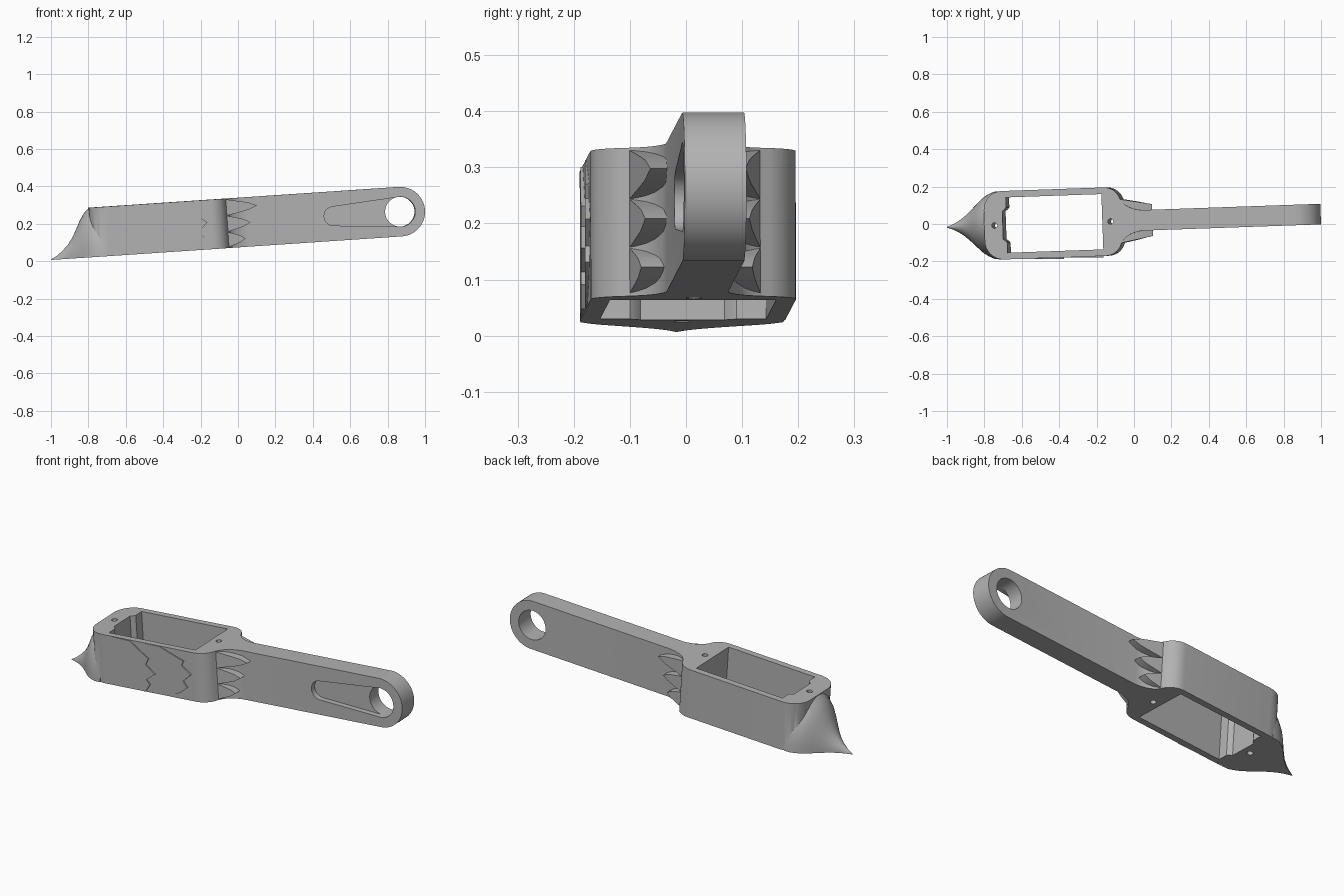
import bpy, bmesh
from math import cos, sin, pi, sqrt
from mathutils import Matrix

if "Cube" in bpy.data.objects:
    bpy.data.objects.remove(bpy.data.objects["Cube"])

grey = bpy.data.materials.new("plain_grey")
grey.use_nodes = True
grey.diffuse_color = (0.45, 0.45, 0.45, 1)
grey.node_tree.nodes["Principled BSDF"].inputs["Base Color"].default_value = (0.45, 0.45, 0.45, 1)

H = 0.265       # height of frame and handle
W = 0.183       # half width of frame
T = 0.055       # half thickness of handle
EYE = 0.877     # handle ring centre
R = H / 2
POSE = (Matrix.Translation((0, 0.018, 0.074)) @ Matrix.Rotation(0.035, 4, 'Z')
        @ Matrix.Rotation(-0.067, 4, 'Y'))


def finish(name, bm):
    bmesh.ops.recalc_face_normals(bm, faces=bm.faces)
    mesh = bpy.data.meshes.new(name)
    bm.to_mesh(mesh)
    bm.free()
    mesh.materials.append(grey)
    ob = bpy.data.objects.new(name, mesh)
    bpy.context.collection.objects.link(ob)
    return ob


def prism(name, pts, axis, lo, hi):
    """Extrude an outline along z or y; lo and hi may depend on x."""
    bm = bmesh.new()
    rings = []
    for lim in (lo, hi):
        ring = []
        for a, b in pts:
            d = lim(a) if callable(lim) else lim
            ring.append(bm.verts.new((a, b, d) if axis == 'z' else (a, d, b)))
        rings.append(ring)
        bm.faces.new(ring)
    n = len(pts)
    for i in range(n):
        j = (i + 1) % n
        bm.faces.new((rings[0][i], rings[0][j], rings[1][j], rings[1][i]))
    return finish(name, bm)


def arc(cx, cy, r, a0, a1, n):
    return [(cx + r * cos(a0 + (a1 - a0) * i / n), cy + r * sin(a0 + (a1 - a0) * i / n))
            for i in range(n + 1)]


def combine(target, other, op):
    bpy.context.view_layer.objects.active = target
    mod = target.modifiers.new("join", 'BOOLEAN')
    mod.operation, mod.solver, mod.object = op, 'EXACT', other
    bpy.ops.object.modifier_apply(modifier=mod.name)
    bpy.data.objects.remove(other)


# Frame with rounded corners and a waisted neck
half = arc(-0.685, W - 0.1, 0.1, pi, pi / 2, 10)
half += arc(-0.14, W - 0.09, 0.09, pi / 2, pi * 0.1, 8)
half += [(-0.045, 0.105), (-0.03, 0.088), (-0.005, 0.072), (0.03, 0.06), (0.06, T)]
outline = half + [(x, -y) for x, y in reversed(half)]
body = prism("body_frame", outline, 'z', 0, H)

# Handle with a round end
arm = [(-0.05, H), (-0.05, 0)] + arc(EYE, R, R, -pi / 2, pi / 2, 32)
combine(body, prism("handle", arm, 'y', -T, T), 'UNION')

# Beak lofted from arched sections: position, half width, height
bm = bmesh.new()
sections = [(-0.715, 0.182, 0.262), (-0.75, 0.18, 0.263), (-0.785, 0.163, 0.262),
            (-0.81, 0.146, 0.238), (-0.835, 0.122, 0.2), (-0.86, 0.097, 0.15),
            (-0.885, 0.073, 0.105), (-0.91, 0.051, 0.072), (-0.94, 0.03, 0.043),
            (-0.97, 0.014, 0.02), (-1.002, 0.002, 0.003)]
N = 20
rows = [[bm.verts.new((u, a * cos(pi * i / N), h * sin(pi * i / N))) for i in range(N + 1)]
        for u, a, h in sections]
for p, q in zip(rows, rows[1:]):
    for i in range(N + 1):
        j = (i + 1) % (N + 1)
        bm.faces.new((p[i], p[j], q[j], q[i]))
bm.faces.new(rows[0])
bm.faces.new(rows[-1])
combine(body, finish("beak", bm), 'UNION')

# Through opening with a recessed middle at the beak end
side = [(-0.152, 0.148), (-0.665, 0.148), (-0.665, 0.095), (-0.672, 0.085), (-0.686, 0.075)]
slot = side + [(x, -y) for x, y in reversed(side)]
combine(body, prism("opening_cutter", slot, 'z', -0.1, H + 0.1), 'DIFFERENCE')

# Screw holes
for u in (-0.73, -0.108):
    ring = arc(u, 0, 0.015, 0, 2 * pi, 20)[:-1]
    combine(body, prism("screw_cutter", ring, 'z', -0.1, H + 0.1), 'DIFFERENCE')

# Ring hole and the tapered pocket on the front of the handle
ring = arc(EYE, R, 0.08, 0, 2 * pi, 40)[:-1]
combine(body, prism("ring_cutter", ring, 'y', -0.2, 0.2), 'DIFFERENCE')
pocket = arc(0.52, R, 0.051, pi * 0.53, pi * 1.47, 16) + arc(EYE, R, 0.08, -pi * 0.47, pi * 0.47, 16)
combine(body, prism("pocket_cutter", pocket, 'y', -0.2, -T + 0.03), 'DIFFERENCE')
parts = [body]

# Neck feathers, three on each side
for s, tag in ((1, "back"), (-1, "front")):
    for k, (w0, w1, tip) in enumerate([(0.003, 0.088, 0.04), (0.085, 0.175, 0.072), (0.172, 0.262, 0.114)]):
        mid, hw = (w0 + w1) / 2, (w1 - w0) / 2
        edge = [(-0.06 + (tip + 0.06) * t, hw * sqrt(1 - t) * (1 - 0.25 * t)) for t in (0, 0.25, 0.5, 0.75)]
        leaf = [(u, mid - d) for u, d in edge] + [(tip, mid)] + [(u, mid + d) for u, d in reversed(edge)]
        parts.append(prism(f"neck_feather_{tag}_{k + 1}", leaf, 'y', s * 0.03,
                           lambda u, s=s: s * (0.118 - 0.19 * (u + 0.06))))

# Breast feathers: shallow wedges with zigzag ends on the front wall
zig1 = [(-0.52, 0.262), (-0.41, 0.185), (-0.43, 0.15), (-0.375, 0.108), (-0.43, 0.068),
        (-0.41, 0.045), (-0.44, 0.003)]
zig2 = [(-0.34, 0.262), (-0.2, 0.21), (-0.215, 0.185), (-0.16, 0.145), (-0.21, 0.1),
        (-0.185, 0.07), (-0.23, 0.035), (-0.3, 0.003)]
for k, (zig, u0) in enumerate(((zig1, -0.69), (zig2, -0.46))):
    shape = [(u0, 0.003), (u0, 0.262)] + zig
    end = max(u for u, w in zig)
    parts.append(prism(f"breast_feathers_{k + 1}", shape, 'y', -W + 0.01,
                       lambda u, u0=u0, end=end: -W + 0.001 - 0.01 * (u - u0) / (end - u0)))

# Tilt everything into its resting pose and smooth the curves
for ob in parts:
    ob.data.transform(POSE)
    bpy.ops.object.select_all(action='DESELECT')
    ob.select_set(True)
    bpy.context.view_layer.objects.active = ob
    bpy.ops.object.shade_smooth_by_angle(angle=0.5)
